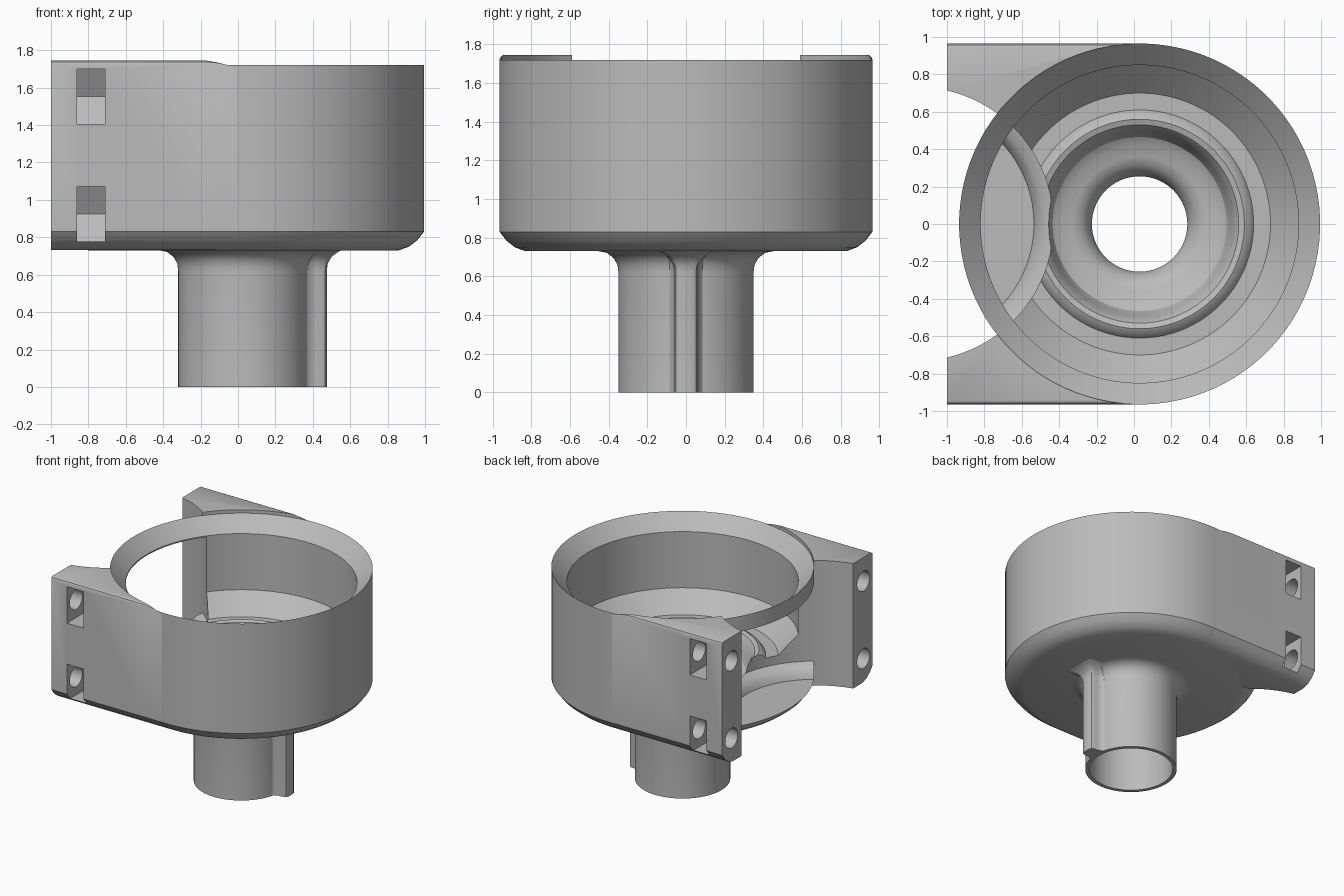
import bpy, bmesh, math

if "Cube" in bpy.data.objects:
    bpy.data.objects.remove(bpy.data.objects["Cube"], do_unlink=True)

grey = bpy.data.materials.new("plain grey")
grey.use_nodes = True
COLOUR = (0.5, 0.5, 0.5, 1)
grey.diffuse_color = COLOUR
grey.node_tree.nodes["Principled BSDF"].inputs["Base Color"].default_value = COLOUR

CUP_X = 0.03        # axis of the cup
WINDOW_X = -1.165   # axis of the round side opening


def loft(name, loops, ring=False):
    """Skin a row of equal closed loops; ring joins last to first, otherwise cap."""
    bm = bmesh.new()
    rows = [[bm.verts.new(p) for p in loop] for loop in loops]
    n = len(rows[0])
    pairs = list(zip(rows, rows[1:])) + ([(rows[-1], rows[0])] if ring else [])
    for a, b in pairs:
        for i in range(n):
            j = (i + 1) % n
            bm.faces.new((a[i], a[j], b[j], b[i]))
    if not ring:
        bm.faces.new(rows[0])
        bm.faces.new(rows[-1])
    bmesh.ops.recalc_face_normals(bm, faces=bm.faces)
    mesh = bpy.data.meshes.new(name)
    bm.to_mesh(mesh)
    bm.free()
    mesh.materials.append(grey)
    obj = bpy.data.objects.new(name, mesh)
    bpy.context.collection.objects.link(obj)
    return obj


def circle(cx, r, z, n=96):
    steps = [2 * math.pi * (i + 0.5) / n for i in range(n)]
    return [(cx + r * math.cos(a), r * math.sin(a), z) for a in steps]


def stack(name, cx, profile):
    """Solid of revolution about a vertical axis, from (radius, height) pairs."""
    return loft(name, [circle(cx, r, z) for r, z in profile])


def activate(obj):
    bpy.ops.object.select_all(action='DESELECT')
    obj.select_set(True)
    bpy.context.view_layer.objects.active = obj


def cut(obj, cutter):
    cutter.hide_render = True
    mod = obj.modifiers.new("cut", 'BOOLEAN')
    mod.operation, mod.solver, mod.object = 'DIFFERENCE', 'EXACT', cutter
    activate(obj)
    bpy.ops.object.modifier_apply(modifier=mod.name)
    bpy.data.objects.remove(cutter, do_unlink=True)


def smooth(obj):
    activate(obj)
    bpy.ops.object.shade_smooth_by_angle(angle=math.radians(32))


# Cup and hollow stem: one closed wall section turned about the axis
outside = [(.965, 1.72), (.965, .83), (.93, .785), (.885, .75), (.83, .73),
           (.45, .73), (.41, .722), (.375, .695), (.355, .66), (.35, .62), (.35, 0)]
bore = [(.32, 0), (.32, .42), (.31, .5), (.285, .57), (.255, .64), (.255, .7),
        (.27, .76), (.31, .81)]
bowl = [(.36, .83), (.42, .84), (.465, .87), (.49, .93), (.505, 1.0),
        (.53, 1.035), (.56, 1.045), (.59, 1.03), (.61, 1.0),
        (.70, 1.0), (.85, 1.15), (.85, 1.605)]
cup = loft("cup_and_stem",
           [circle(CUP_X, r, z) for r, z in outside + bore + bowl], ring=True)

# Round side opening, leaving the rim and the base plate whole
cut(cup, stack("opening_cutter", WINDOW_X,
               [(.63, .83), (.645, .87), (.68, .91), (.733, .93), (.733, 1.595)]))
smooth(cup)

# Key rib on the stem, flared where it meets the cup
rib_loops = []
for z, grow in [(0, 0), (.62, 0), (.66, .005), (.695, .025), (.722, .06), (.74, .1)]:
    w, x = .06 + grow, .475 + grow
    half = [(.365, w + .03), (.385, w + .01), (.41, w),
            (x - .03, w), (x - .009, w - .009), (x, w - .03)]
    outline = half + [(px, -py) for px, py in reversed(half)]
    rib_loops.append([(px, py, z) for px, py in outline])
smooth(loft("stem_key_rib", rib_loops))


def arm(name, side):
    """Clamp arm running tangent from the cup to the open end."""
    loops = []
    for x, top in [(-1, 1.745), (-.18, 1.745), (-.12, 1.74), (-.06, 1.73), (0, 1.72)]:
        section = [(.55, top), (.945, top), (.958, top - .007), (.964, top - .02),
                   (.964, .83), (.93, .785), (.885, .75), (.83, .732), (.55, .732)]
        loops.append([(x, side * y, z) for y, z in section])
    obj = loft(name, loops)
    # clear the cup cavity and the round opening
    cut(obj, stack("cavity_cutter", CUP_X,
                   [(.86, .9), (.86, 1.605), (.963, 1.71), (.963, 2)]))
    cut(obj, stack("opening_cutter", WINDOW_X, [(.733, .5), (.733, 2)]))
    for z in (.925, 1.5525):
        # nut pocket with a pointed inner end
        pocket = [(.675, 0), (.76, .1475), (1.1, .1475), (1.1, -.1475), (.76, -.1475)]
        cut(obj, loft("pocket_cutter", [[(x, side * y, z + dz) for y, dz in pocket]
                                        for x in (-.86, -.71)]))
        # bolt hole from the end face
        cut(obj, loft("bolt_cutter", [[(x, side * .845 + py, z + px)
                                       for px, py, _ in circle(0, .08, 0, 32)]
                                      for x in (-1.1, -.55)]))
    smooth(obj)


arm("right_clamp_arm", -1)
arm("left_clamp_arm", 1)
